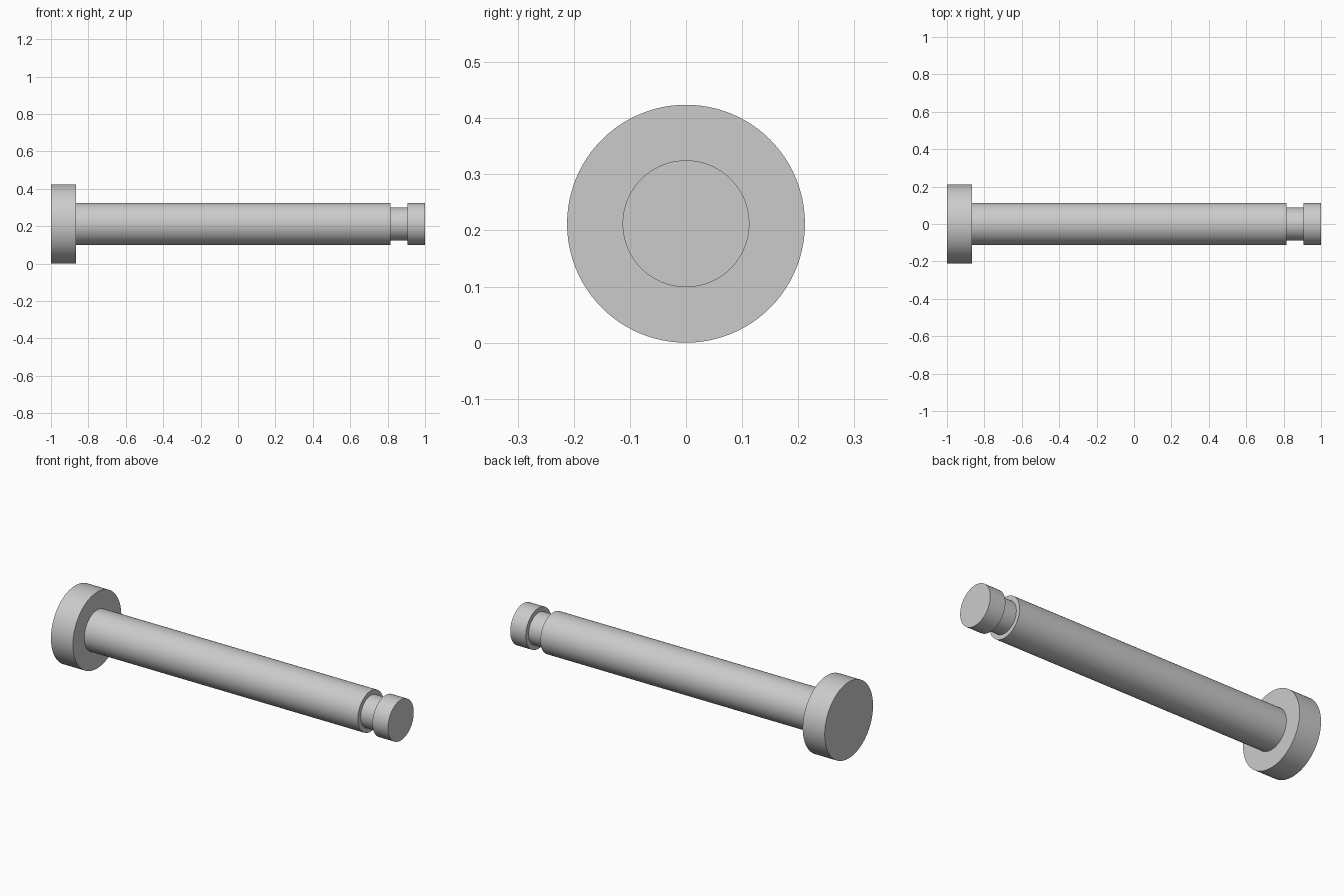
import bpy
import bmesh
import math
from mathutils import Vector

cube = bpy.data.objects.get("Cube")
if cube:
    bpy.data.objects.remove(cube, do_unlink=True)

HEAD_R, SHAFT_R, GROOVE_R = 0.212, 0.113, 0.088
SEGMENTS = 96

steel = bpy.data.materials.new("light_grey_steel")
steel.use_nodes = True
colour = (0.6, 0.6, 0.6, 1)
steel.diffuse_color = colour
steel.node_tree.nodes["Principled BSDF"].inputs["Base Color"].default_value = colour

# Half profile of the turned pin: (position along axis, radius)
profile = [
    (-1, 0), (-1, HEAD_R),
    (-0.865, HEAD_R), (-0.865, SHAFT_R),      # flat head
    (0.815, SHAFT_R), (0.815, GROOVE_R),      # long shank
    (0.905, GROOVE_R), (0.905, SHAFT_R),      # retaining ring groove
    (1, SHAFT_R), (1, 0),                     # end collar
]

# Revolve the profile around the x axis
bm = bmesh.new()
verts = [bm.verts.new((x, 0, r)) for x, r in profile]
edges = [bm.edges.new(pair) for pair in zip(verts, verts[1:])]
bmesh.ops.spin(bm, geom=verts + edges, cent=Vector(), axis=Vector((1, 0, 0)),
               angle=math.tau, steps=SEGMENTS, use_merge=True)
bmesh.ops.remove_doubles(bm, verts=bm.verts, dist=0.0001)
bmesh.ops.recalc_face_normals(bm, faces=bm.faces)

mesh = bpy.data.meshes.new("clevis_pin")
bm.to_mesh(mesh)
bm.free()
mesh.materials.append(steel)
pin = bpy.data.objects.new("clevis_pin", mesh)
pin.location.z = HEAD_R
bpy.context.collection.objects.link(pin)

# Smooth round sides, crisp shoulders
bpy.ops.object.select_all(action="DESELECT")
pin.select_set(True)
bpy.context.view_layer.objects.active = pin
bpy.ops.object.shade_smooth_by_angle(angle=math.radians(30))
